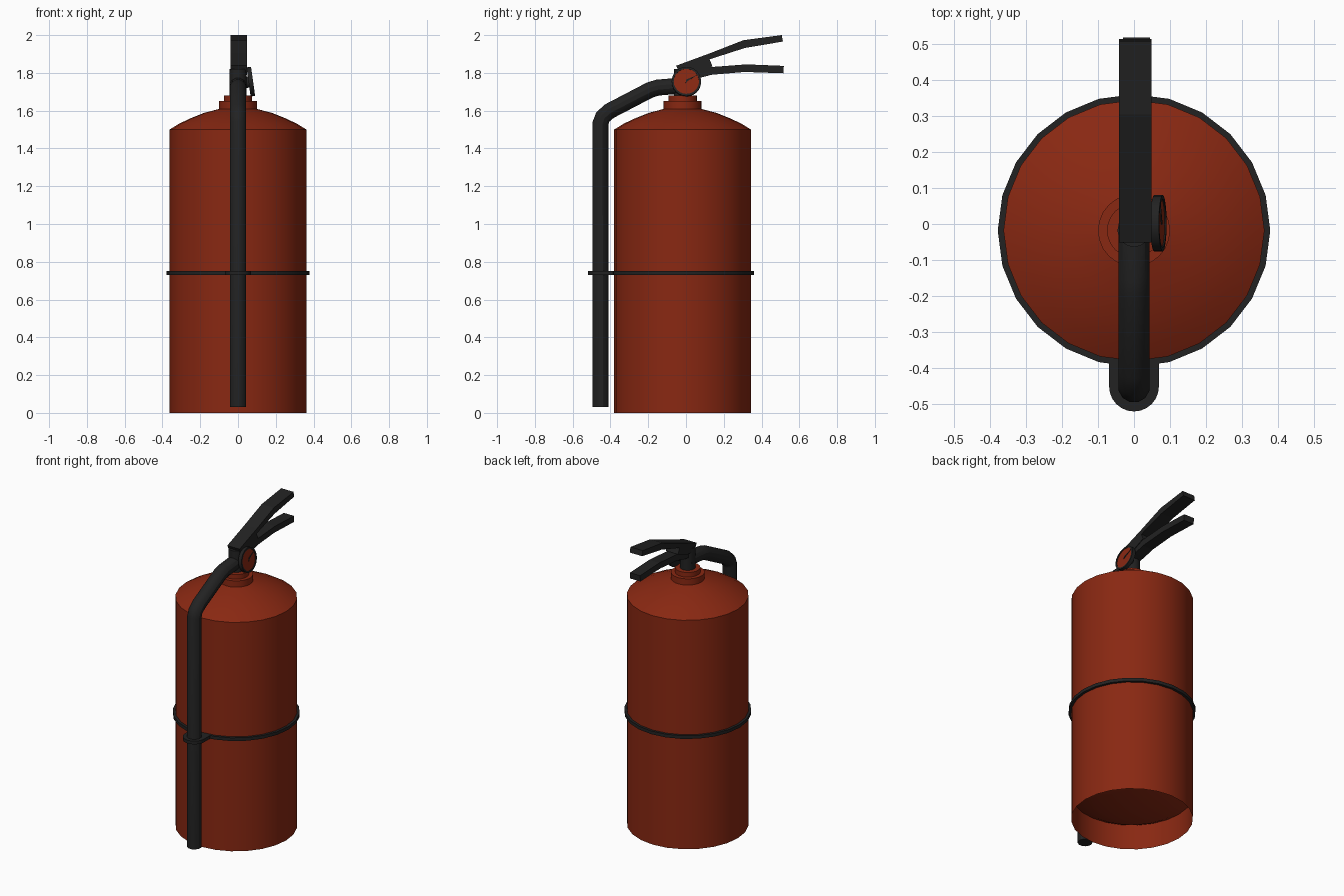
import bpy, bmesh, math
from mathutils import Matrix, Vector

if "Cube" in bpy.data.objects:
    bpy.data.objects.remove(bpy.data.objects["Cube"])

CY = -0.018      # tank axis in y
SIDES = 24


def material(name, rgb):
    m = bpy.data.materials.new(name)
    m.diffuse_color = (*rgb, 1)
    m.use_nodes = True
    m.node_tree.nodes["Principled BSDF"].inputs["Base Color"].default_value = m.diffuse_color
    return m


RED = material("red paint", (0.25, 0.021, 0.006))
BLACK = material("black rubber", (0.016, 0.016, 0.016))


def finish(name, bm, mat, smooth=True, normals=True):
    if normals:
        bmesh.ops.recalc_face_normals(bm, faces=bm.faces)
    me = bpy.data.meshes.new(name)
    bm.to_mesh(me)
    bm.free()
    ob = bpy.data.objects.new(name, me)
    bpy.context.collection.objects.link(ob)
    me.materials.append(mat)
    if smooth:
        bpy.ops.object.select_all(action='DESELECT')
        ob.select_set(True)
        bpy.context.view_layer.objects.active = ob
        bpy.ops.object.shade_smooth_by_angle(angle=math.radians(30))
    return ob


def lathe(name, profile, mat, matrix=None, closed=False, sides=SIDES):
    """Spin (radius, z) points about z, then place with matrix."""
    bm = bmesh.new()
    rings = []
    for r, z in profile:
        if r < 1e-6:
            rings.append([bm.verts.new((0, 0, z))] * sides)
        else:
            rings.append([bm.verts.new((r * math.cos(2 * math.pi * i / sides),
                                        r * math.sin(2 * math.pi * i / sides), z))
                          for i in range(sides)])
    pairs = list(zip(rings, rings[1:])) + ([(rings[-1], rings[0])] if closed else [])
    for a, b in pairs:
        for i in range(sides):
            j = (i + 1) % sides
            quad = list(dict.fromkeys((a[i], a[j], b[j], b[i])))
            bm.faces.new(quad)
    bmesh.ops.transform(bm, matrix=matrix or Matrix.Translation((0, CY, 0)), verts=bm.verts)
    return finish(name, bm, mat)


def prism(name, points, depth, mat, smooth=False):
    """Extrude a closed loop of 3D points along the depth vector."""
    bm = bmesh.new()
    face = bm.faces.new([bm.verts.new(p) for p in points])
    ext = bmesh.ops.extrude_face_region(bm, geom=[face], use_keep_orig=True)
    moved = [v for v in ext["geom"] if isinstance(v, bmesh.types.BMVert)]
    bmesh.ops.translate(bm, vec=Vector(depth), verts=moved)
    return finish(name, bm, mat, smooth)


def side_plate(name, yz, x0, x1):
    return prism(name, [(x0, y, z) for y, z in yz], (x1 - x0, 0, 0), BLACK)


# Tank: open skirt at the bottom, shoulder dome and stepped collar on top
lathe("tank", [(0.362, 0), (0.362, 1.5), (0.31, 1.532), (0.25, 1.56), (0.18, 1.588),
               (0.1, 1.609), (0.1, 1.65), (0.075, 1.65), (0.075, 1.68), (0, 1.68)], RED)

# Domed bottom recessed inside the skirt
lathe("tank_bottom", [(0.362, 0.165), (0.31, 0.138), (0.22, 0.113), (0.11, 0.098),
                      (0, 0.093)], RED)

# Valve stem
lathe("valve_stem", [(0, 1.67), (0.046, 1.67), (0.046, 1.82), (0, 1.82)], BLACK, sides=16)

# Strap around the tank
lathe("strap", [(0.358, 0.73), (0.378, 0.73), (0.378, 0.751), (0.358, 0.751)], BLACK,
      closed=True)

# Clip that holds the hose to the strap
clip = [(0.069 * math.cos(a), -0.451 + 0.069 * math.sin(a), 0.73)
        for a in [math.pi + math.pi * i / 12 for i in range(13)]]
clip += [(0.069, -0.37, 0.73), (-0.069, -0.37, 0.73)]
prism("hose_clip", clip, (0, 0, 0.021), BLACK, smooth=True)

# Hose: a 12-sided tube swept along a path in the yz plane
path = [Vector(p) for p in ((-0.452, 0.03), (-0.452, 1.535), (-0.44, 1.567), (-0.405, 1.598),
                            (-0.19, 1.71), (-0.15, 1.722), (0.0, 1.735))]
bm = bmesh.new()
rings = []
for k, p in enumerate(path):
    t = (path[min(k + 1, len(path) - 1)] - path[max(k - 1, 0)]).normalized()
    if 0 < k < len(path) - 1:
        t = ((path[k + 1] - p).normalized() + (p - path[k - 1]).normalized()).normalized()
    n = Vector((-t.y, t.x))
    ring = []
    for i in range(12):
        a = 2 * math.pi * (i + 0.5) / 12
        q = p + n * (0.044 * math.cos(a))
        ring.append(bm.verts.new((0.044 * math.sin(a), q.x, q.y)))
    rings.append(ring)
for a, b in zip(rings, rings[1:]):
    for i in range(12):
        j = (i + 1) % 12
        bm.faces.new((a[i], a[j], b[j], b[i]))
bm.faces.new(rings[0])
bm.faces.new(rings[-1])
finish("hose", bm, BLACK)

# Upper lever with its bracket head, and the narrower lower handle
side_plate("upper_lever", [(-0.052, 1.838), (0.13, 1.905), (0.304, 1.973), (0.507, 2.0),
                           (0.513, 1.966), (0.312, 1.932), (0.125, 1.872), (0.14, 1.835),
                           (0.06, 1.80), (-0.03, 1.79)], -0.041, 0.048)
side_plate("lower_handle", [(0.0, 1.82), (0.135, 1.831), (0.32, 1.845), (0.518, 1.837),
                            (0.515, 1.798), (0.31, 1.805), (0.135, 1.79), (0.06, 1.77),
                            (0.0, 1.76)], -0.03, 0.044)

# Pressure gauge on the right side, tilted slightly upward
G = Matrix.Translation((0.056, 0.002, 1.752)) @ Matrix.Rotation(math.radians(82), 4, 'Y')
lathe("gauge_case", [(0, -0.03), (0.03, -0.03), (0.03, 0), (0.078, 0), (0.078, 0.024),
                     (0.067, 0.024), (0.067, 0.018), (0, 0.018)], BLACK, G)
lathe("gauge_face", [(0, 0.017), (0.067, 0.017), (0.067, 0.020), (0, 0.020)], RED, G)

# Gauge needle
needle = prism("gauge_needle", [(0.008, -0.004, 0.020), (-0.004, 0.010, 0.020),
                                (-0.035, 0.058, 0.020), (-0.009, -0.002, 0.020)],
               (0, 0, 0.003), BLACK)
needle.data.transform(G)
